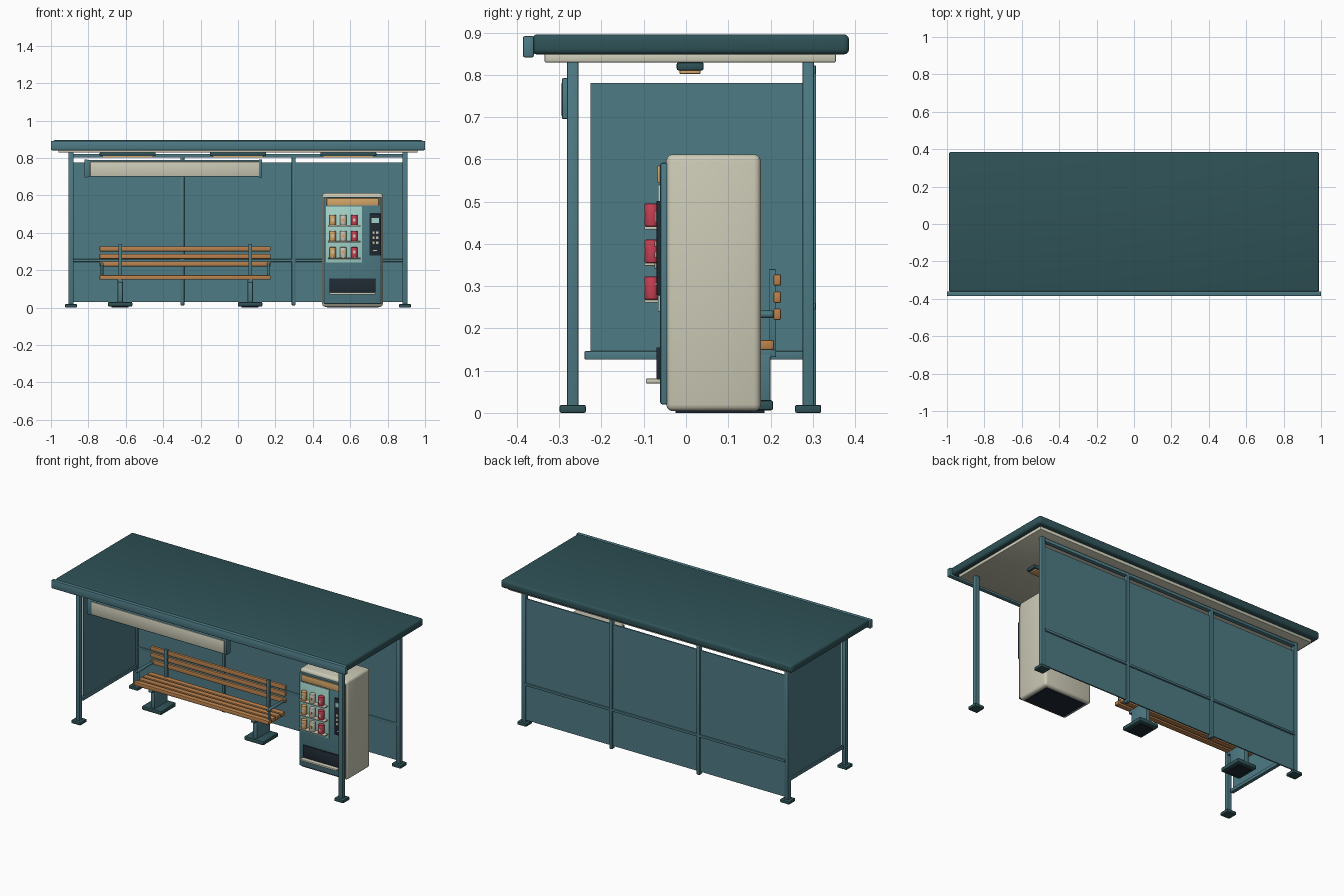
import bpy, bmesh, math
from mathutils import Vector, Matrix

if "Cube" in bpy.data.objects:
    bpy.data.objects.remove(bpy.data.objects["Cube"])


def material(name, r, g, b):
    m = bpy.data.materials.new(name)
    lin = [((c / 255 + 0.055) / 1.055) ** 2.4 for c in (r, g, b)]
    m.diffuse_color = (*lin, 1)
    m.use_nodes = True
    m.node_tree.nodes["Principled BSDF"].inputs["Base Color"].default_value = m.diffuse_color
    return m


TEAL = material("teal", 78, 123, 133)
DARK_TEAL = material("dark teal", 47, 82, 87)
CREAM = material("cream", 204, 202, 182)
WOOD = material("wood", 186, 130, 78)
AMBER = material("amber", 214, 166, 104)
BLACK = material("near black", 32, 42, 52)
MINT = material("mint", 164, 212, 202)
RED = material("red", 200, 64, 84)


def finish(name, bm, mat):
    me = bpy.data.meshes.new(name)
    bm.to_mesh(me)
    bm.free()
    me.materials.append(mat)
    ob = bpy.data.objects.new(name, me)
    bpy.context.collection.objects.link(ob)
    bpy.ops.object.select_all(action='DESELECT')
    ob.select_set(True)
    bpy.context.view_layer.objects.active = ob
    bpy.ops.object.shade_smooth_by_angle(angle=math.radians(35))
    return ob


def box(name, x, y, z, mat, bevel=0.0, segments=2):
    """Box from (min, max) ranges on each axis, with optional rounded edges."""
    bm = bmesh.new()
    bmesh.ops.create_cube(bm, size=1)
    for v in bm.verts:
        v.co = Vector([(r[0] + r[1]) / 2 + c * (r[1] - r[0])
                       for r, c in zip((x, y, z), v.co)])
    if bevel:
        bmesh.ops.bevel(bm, geom=bm.edges[:], offset=bevel, segments=segments,
                        profile=0.5, affect='EDGES')
    return finish(name, bm, mat)


def rod(name, a, b, radius, mat, bevel=0.0, sides=16):
    """Cylinder between two points."""
    a, b = Vector(a), Vector(b)
    bm = bmesh.new()
    bmesh.ops.create_cone(bm, cap_ends=True, segments=sides, radius1=radius,
                          radius2=radius, depth=(b - a).length)
    if bevel:
        rims = [e for e in bm.edges if abs(e.verts[0].co.z - e.verts[1].co.z) < 1e-5]
        bmesh.ops.bevel(bm, geom=rims, offset=bevel, segments=2, profile=0.5, affect='EDGES')
    turn = (b - a).to_track_quat('Z', 'Y').to_matrix().to_4x4()
    bm.transform(Matrix.Translation((a + b) / 2) @ turn)
    return finish(name, bm, mat)


def around(c, w):
    return (c - w / 2, c + w / 2)


# Roof, soffit and front gutter
box("roof", (-0.99, 0.99), (-0.365, 0.386), (0.848, 0.896), DARK_TEAL, 0.013, 3)
box("soffit", (-0.96, 0.96), (-0.335, 0.355), (0.829, 0.85), CREAM, 0.004)
box("gutter", (-1.0, 1.0), (-0.386, -0.36), (0.841, 0.892), TEAL, 0.005)

# Ceiling lights
for cx in (-0.59, 0.0, 0.59):
    box("light_housing", around(cx, 0.30), (-0.022, 0.042), (0.81, 0.83), DARK_TEAL, 0.005)
    box("light_lens", around(cx, 0.27), (-0.015, 0.034), (0.802, 0.812), AMBER, 0.002)

# Corner posts with foot plates
for px in (-0.893, 0.893):
    for py in (-0.268, 0.289):
        box("post", around(px, 0.027), around(py, 0.027), (0.015, 0.832), TEAL, 0.003)
        box("foot_plate", around(px, 0.062), around(py, 0.062), (0, 0.019), DARK_TEAL, 0.004)

# Back wall: panel, rails and mullions
box("back_panel", (-0.885, 0.885), (0.289, 0.297), (0.03, 0.775), TEAL)
box("back_top_rail", (-0.885, 0.885), (0.281, 0.307), (0.803, 0.822), TEAL, 0.002)
box("back_mid_rail", (-0.885, 0.885), (0.283, 0.307), (0.245, 0.259), TEAL, 0.002)
for mx in (-0.297, 0.297):
    box("mullion", around(mx, 0.02), (0.281, 0.308), (0.012, 0.822), TEAL, 0.003)

# Left side wall
box("side_panel", (-0.898, -0.89), (-0.226, 0.279), (0.14, 0.781), TEAL)
box("side_bottom_rail", (-0.904, -0.882), (-0.24, 0.279), (0.126, 0.146), TEAL, 0.002)

# Hanging sign
box("sign_frame", (-0.815, 0.12), (-0.292, -0.262), (0.697, 0.79), TEAL, 0.003)
box("sign_face", (-0.79, 0.112), (-0.296, -0.288), (0.704, 0.78), CREAM, 0.001)
for ex in (-0.812, 0.12):
    box("sign_end", around(ex, 0.018), (-0.294, -0.256), (0.695, 0.792), TEAL, 0.004)

# Bench slats
SLAT_X = (-0.74, 0.175)
for i in range(4):
    y0 = 0.045 + i * 0.0433
    box("seat_slat", SLAT_X, (y0, y0 + 0.033), (0.149, 0.173), WOOD, 0.004)
for i in range(3):
    z0 = 0.22 + i * 0.0405
    box("back_slat", SLAT_X, (0.207, 0.225), (z0, z0 + 0.027), WOOD, 0.004)

# Bench supports
for bx in (-0.63, 0.065):
    box("bench_upright", around(bx, 0.02), (0.196, 0.213), (0.132, 0.34), TEAL, 0.002)
    box("bench_bracket", around(bx, 0.026), (0.05, 0.21), (0.132, 0.15), TEAL, 0.002)
    box("bench_leg", around(bx, 0.028), (0.072, 0.2), (0.02, 0.14), TEAL, 0.004)
    box("bench_foot", around(bx, 0.13), (0.06, 0.206), (0.006, 0.03), DARK_TEAL, 0.005)
    box("bench_pad", around(bx, 0.09), (0.08, 0.186), (0, 0.01), BLACK)

# Bench armrests
for ax in (-0.727, 0.162):
    rod("armrest", (ax, 0.055, 0.233), (ax, 0.207, 0.233), 0.009, TEAL, 0.003)
    rod("armrest_post", (ax, 0.07, 0.165), (ax, 0.07, 0.233), 0.007, TEAL)

# Vending machine body and front
box("machine_body", (0.45, 0.775), (-0.047, 0.177), (0.004, 0.612), CREAM, 0.016, 3)
box("machine_base", (0.475, 0.75), (-0.025, 0.155), (0, 0.01), BLACK)
box("machine_door", (0.458, 0.767), (-0.061, -0.042), (0.02, 0.592), TEAL, 0.005)
box("machine_header", (0.474, 0.753), (-0.068, -0.058), (0.545, 0.585), AMBER, 0.002)
box("display_window", (0.47, 0.664), (-0.066, -0.058), (0.24, 0.54), MINT, 0.001)

# Goods on three shelves
for base in (0.268, 0.355, 0.441):
    box("shelf", (0.48, 0.656), (-0.098, -0.06), (base - 0.007, base), CREAM, 0.001)
    for cx, body, label in ((0.506, AMBER, CREAM), (0.563, CREAM, AMBER), (0.622, RED, CREAM)):
        rod("can", (cx, -0.081, base), (cx, -0.081, base + 0.055), 0.0175, body, 0.004)
        box("can_label", around(cx, 0.014), (-0.0995, -0.094),
            (base + 0.02, base + 0.036), label)

# Control panel
box("control_panel", (0.702, 0.765), (-0.07, -0.058), (0.278, 0.502), BLACK, 0.003)
box("screen", (0.713, 0.754), (-0.073, -0.068), (0.452, 0.478), MINT)
for row in range(3):
    for col in range(2):
        box("key", around(0.724 + col * 0.02, 0.013), (-0.074, -0.068),
            around(0.40 - row * 0.026, 0.014), CREAM, 0.001)
box("coin_slot", (0.722, 0.744), (-0.073, -0.068), (0.302, 0.308), CREAM)

# Pickup opening and tray
box("pickup_opening", (0.488, 0.736), (-0.07, -0.058), (0.078, 0.155), BLACK, 0.002)
box("pickup_tray", (0.488, 0.736), (-0.095, -0.055), (0.07, 0.081), CREAM, 0.002)
